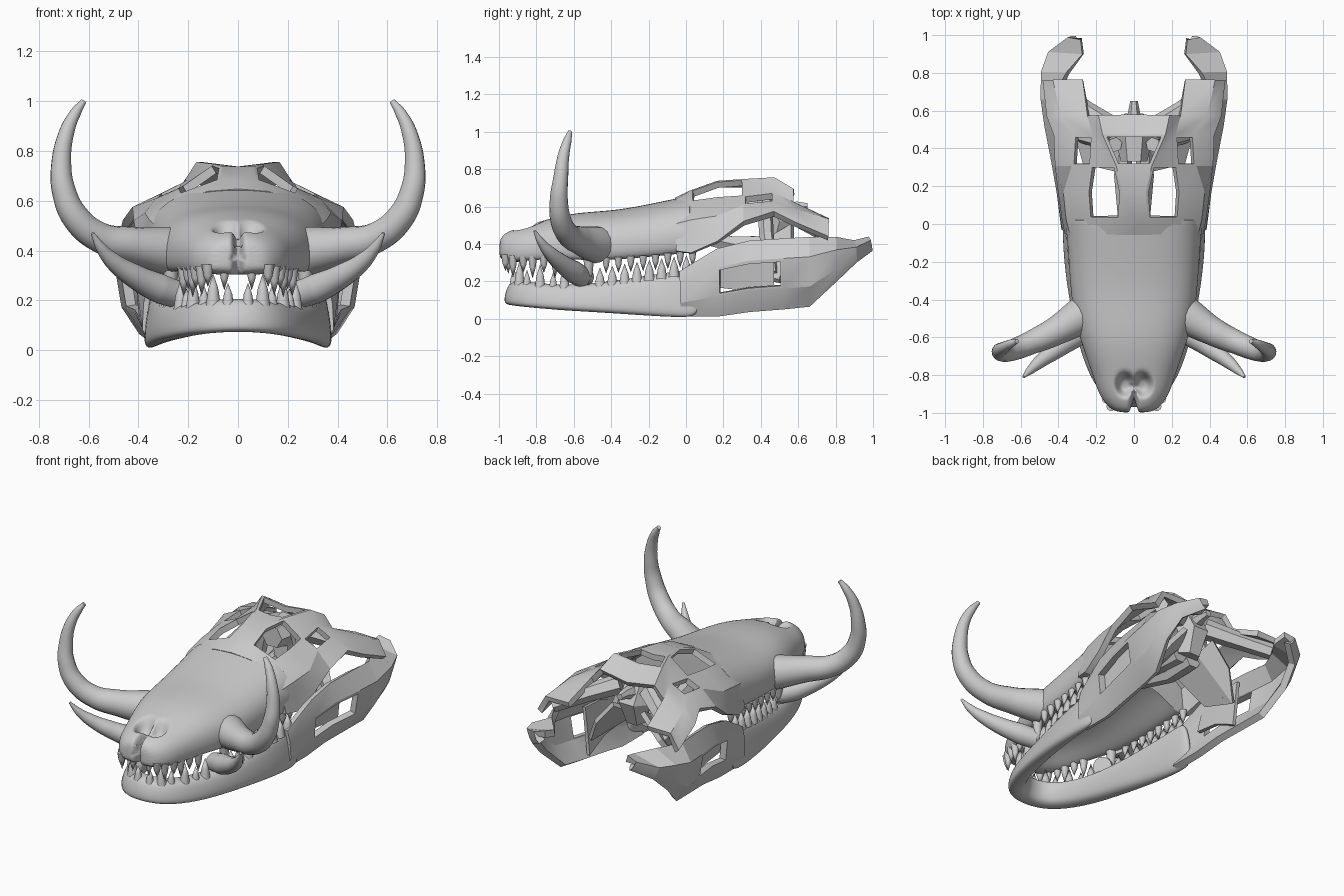
import bpy, bmesh, math
from mathutils import Vector

cube = bpy.data.objects.get("Cube")
if cube:
    bpy.data.objects.remove(cube)

bone = bpy.data.materials.new("bone_grey")
bone.use_nodes = True
bone.diffuse_color = (0.6, 0.6, 0.6, 1)
bone.node_tree.nodes["Principled BSDF"].inputs["Base Color"].default_value = bone.diffuse_color


def add_object(name, bm):
    bmesh.ops.recalc_face_normals(bm, faces=bm.faces)
    mesh = bpy.data.meshes.new(name)
    bm.to_mesh(mesh)
    bm.free()
    obj = bpy.data.objects.new(name, mesh)
    bpy.context.collection.objects.link(obj)
    return obj


def bake(obj, angle):
    """Turn modifiers or curves into a plain mesh, then shade and colour it."""
    bpy.context.view_layer.update()
    deps = bpy.context.evaluated_depsgraph_get()
    mesh = bpy.data.meshes.new_from_object(obj.evaluated_get(deps))
    name = obj.name
    bpy.data.objects.remove(obj)
    bm = bmesh.new()
    bm.from_mesh(mesh)
    new = add_object(name, bm)
    new.data.materials.clear()
    new.data.materials.append(bone)
    for p in new.data.polygons:
        p.material_index = 0
    bpy.ops.object.select_all(action='DESELECT')
    new.select_set(True)
    bpy.context.view_layer.objects.active = new
    bpy.ops.object.shade_smooth_by_angle(angle=math.radians(angle))
    return new


def loft(name, rings, levels):
    bm = bmesh.new()
    loops = [[bm.verts.new(p) for p in ring] for ring in rings]
    n = len(loops[0])
    for a, b in zip(loops, loops[1:]):
        for i in range(n):
            bm.faces.new((a[i], a[(i + 1) % n], b[(i + 1) % n], b[i]))
    bm.faces.new(loops[0])
    bm.faces.new(loops[-1])
    obj = add_object(name, bm)
    obj.modifiers.new("round", 'SUBSURF').levels = levels
    return bake(obj, 60)


def sheet(name, rows, holes, thickness, border, mirror=False):
    """Grid of points made into a thick plate; each group in holes is opened."""
    bm = bmesh.new()
    grid = [[bm.verts.new(p) if p else None for p in row] for row in rows]
    faces = {}
    for r in range(len(grid) - 1):
        for c in range(len(grid[0]) - 1):
            quad = (grid[r][c], grid[r][c + 1], grid[r + 1][c + 1], grid[r + 1][c])
            if None not in quad:
                faces[r, c] = bm.faces.new(quad)
    bmesh.ops.recalc_face_normals(bm, faces=bm.faces)
    for group in holes:
        inner = [faces[key] for key in group]
        bmesh.ops.inset_region(bm, faces=inner, thickness=border, use_even_offset=True)
        bmesh.ops.delete(bm, geom=inner, context='FACES')
    bmesh.ops.delete(bm, geom=[v for v in bm.verts if not v.link_faces], context='VERTS')
    obj = add_object(name, bm)
    if mirror:
        obj.modifiers.new("mirror", 'MIRROR')
    solid = obj.modifiers.new("thick", 'SOLIDIFY')
    solid.thickness, solid.offset = thickness, 0
    bake(obj, 22)


def tube(name, points, side=1, smooth=True):
    """Tapered tube through (x, y, z, radius) points."""
    curve = bpy.data.curves.new(name, 'CURVE')
    curve.dimensions = '3D'
    curve.bevel_depth, curve.use_fill_caps = 1, True
    curve.bevel_resolution = 6 if smooth else 1
    spline = curve.splines.new('BEZIER' if smooth else 'POLY')
    pts = spline.bezier_points if smooth else spline.points
    pts.add(len(points) - 1)
    for p, (x, y, z, r) in zip(pts, points):
        p.co = (x * side, y, z) if smooth else (x * side, y, z, 1)
        p.radius = r
        if smooth:
            p.handle_left_type = p.handle_right_type = 'AUTO'
    obj = bpy.data.objects.new(name, curve)
    bpy.context.collection.objects.link(obj)
    bake(obj, 40 if smooth else 15)


def power(v, e):
    return math.copysign(abs(v) ** e, v)


def between(table, y):
    """Linear lookup of a table row at y (first column)."""
    for a, b in zip(table, table[1:]):
        if y <= b[0]:
            t = max(0, (y - a[0]) / (b[0] - a[0]))
            return [u + (v - u) * t for u, v in zip(a, b)]
    return list(table[-1])


# Snout with a vaulted palate: y, half width, bottom, top
SNOUT = [(-1, .08, .33, .42), (-.975, .135, .305, .46), (-.9, .19, .295, .49), (-.8, .22, .295, .515),
         (-.65, .275, .295, .56), (-.5, .32, .285, .575), (-.35, .34, .29, .585),
         (-.15, .352, .305, .625), (-.01, .365, .32, .655), (.02, .367, .323, .66), (.025, .367, .323, .66)]
rings = []
for y, w, zb, zt in SNOUT:
    zc = zb + .35 * (zt - zb)
    vault = .4 * (zt - zb) if y > -.85 else 0
    ring = []
    for i in range(20):
        a = 2 * math.pi * i / 20
        s, x = math.sin(a), power(math.cos(a), .8)
        if s >= 0:
            z = zc + (zt - zc) * s ** .9
        else:
            z = zc - (zc - zb) * abs(s) ** .4 + vault * max(0, 1 - (x / .8) ** 2)
        ring.append((w * x, y, z))
    rings.append(ring)
snout = loft("snout", rings, 3)

# Sink the paired nostrils and the cleft running down the front
for v in snout.data.vertices:
    x, y, z = v.co
    if y < -.7 and z > .42:
        d = ((abs(x) - .045) / .045) ** 2 + ((y + .85) / .055) ** 2
        v.co.z -= .075 * math.exp(-d * d)
    if y < -.86:
        groove = math.exp(-(x / .016) ** 2)
        v.co.y += .07 * groove * min(1, (-.86 - y) / .1)
        if z > .42:
            v.co.z -= .04 * groove

# Lower jaw body: y, half spread, bottom, top, thickness
JAW = [(-.92, 0, .08, .20, .1), (-.90, .09, .075, .20, .1), (-.82, .165, .065, .185, .1),
       (-.65, .23, .05, .175, .1), (-.45, .275, .04, .185, .1), (-.2, .32, .025, .225, .085),
       (.0, .337, .015, .25, .065), (.08, .34, .03, .26, .03)]
path = [(-x, y, b, t, k) for y, x, b, t, k in JAW[:0:-1]] + [(x, y, b, t, k) for y, x, b, t, k in JAW]
rings = []
for i, (x, y, b, t, k) in enumerate(path):
    p, q = path[max(0, i - 1)], path[min(len(path) - 1, i + 1)]
    out = Vector((q[1] - p[1], p[0] - q[0], 0)).normalized()
    ring = []
    for j in range(12):
        a = 2 * math.pi * j / 12
        c, s = power(math.cos(a), .7), power(math.sin(a), .7)
        pos = Vector((x, y, (b + t) / 2)) + out * (k * .55 * c - s * .02)
        ring.append(pos + Vector((0, 0, (t - b) * .56 * s)))
    rings.append(ring)
loft("lower_jaw", rings, 2)

# Rear jaw plates: y, bottom, top, x at bottom, x at lower middle, x at upper middle, x at top
RAMUS = [(-.03, .02, .25, .33, .365, .36, .345), (.17, .02, .37, .33, .375, .39, .37),
         (.34, .045, .41, .34, .395, .42, .38), (.52, .06, .42, .36, .43, .455, .40),
         (.66, .075, .425, .38, .45, .475, .42), (.80, .21, .42, .42, .455, .475, .35),
         (.90, .31, .40, .40, .42, .44, .27), (.98, .37, .42, .30, .32, .34, .28)]
for side, label in ((1, "left"), (-1, "right")):
    rows = [[(side * x, y, b + (t - b) * f) for x, f in zip(xs, (0, .3, .72, 1))]
            for y, b, t, *xs in RAMUS]
    sheet(label + "_jaw_plate", rows, [[(1, 1), (2, 1)]], .04, .012)
    # Inner wall that partly closes the jaw window
    wall = [[(side * x, y, z) for x, z in ((.37, top), (.34, low))]
            for y, top, low in ((.16, .3, .17), (.32, .36, .15), (.47, .37, .08))]
    sheet(label + "_jaw_inner_wall", wall, [], .02, .01)

# Skull roof with eye sockets and rear openings: y, then (x, z) across the left half
ROOF = [(-.05, (0, .632), (.12, .622), (.24, .575), (.325, .5), (.35, .36)),
        (.03, (0, .67), (.07, .67), (.23, .61), (.345, .52), (.365, .35)),
        (.17, (0, .72), (.06, .72), (.24, .63), (.36, .54), (.385, .41)),
        (.31, (0, .72), (.09, .73), (.22, .64), (.32, .595), (.405, .51)),
        (.47, (0, .72), (.16, .74), (.21, .66), (.31, .61), (.415, .56)),
        (.57, (0, .65), (.18, .68), (.24, .61), (.38, .575), (.45, .51)),
        (.76, None, None, (.27, .52), (.42, .52), (.47, .43))]
rows = [[(p[0], row[0], p[1]) if p else None for p in row[1:]] for row in ROOF]
sheet("skull_roof", rows, [[(1, 1), (2, 1)], [(3, 2)], [(3, 0)]], .035, .01, mirror=True)

# Braincase and rear spike
tube("braincase", [(0, .33, .6, .07), (0, .46, .6, .1), (0, .5, .52, .1), (0, .47, .4, .07)], smooth=False)
tube("rear_spike", [(0, .5, .58, .05), (0, .6, .6, .03), (0, .65, .6, .02)], smooth=False)

for side, label in ((1, "left"), (-1, "right")):
    # Tusks
    tube(label + "_upper_tusk",
         [(.27, -.48, .395, .1), (.42, -.57, .42, .075), (.55, -.63, .45, .062), (.65, -.67, .53, .056),
          (.70, -.68, .64, .048), (.71, -.67, .75, .04), (.69, -.655, .87, .031),
          (.655, -.635, .95, .023), (.62, -.62, 1.0, .012)], side)
    tube(label + "_lower_tusk",
         [(.22, -.54, .215, .055), (.32, -.60, .25, .06), (.42, -.67, .3, .048), (.5, -.73, .355, .035),
          (.55, -.775, .41, .022), (.585, -.81, .47, .007)], side)
    # Struts and wings behind the palate
    tube(label + "_jaw_joint", [(.1, .5, .6, .06), (.25, .6, .54, .05), (.41, .72, .47, .045)], side, False)
    tube(label + "_inner_strut", [(.1, .42, .66, .04), (.15, .43, .45, .04), (.28, .46, .24, .03)], side, False)
    tube(label + "_palate_bar", [(.04, -.02, .46, .04), (.06, .25, .4, .045), (.05, .46, .4, .05)], side, False)
    wing = [[(.05 * side, .27, .41), (.26 * side, .32, .24)], [(.07 * side, .47, .44), (.31 * side, .5, .2)],
            [(.1 * side, .57, .5), (.22 * side, .57, .36)]]
    sheet(label + "_palate_wing", wing, [], .03, .01)


def teeth(name, spots):
    """Cones from (x, y, z, length, radius); negative length points down."""
    bm = bmesh.new()
    for x, y, z, length, r in spots:
        for side in (1, -1):
            ring = [bm.verts.new((side * x + r * math.cos(a * math.pi / 5),
                                  y + r * math.sin(a * math.pi / 5), z)) for a in range(10)]
            mid = [bm.verts.new((side * x + (v.co.x - side * x) * .7, y + (v.co.y - y) * .7,
                                 z + length * .5)) for v in ring]
            tip = bm.verts.new((side * x, y, z + length))
            for i in range(10):
                j = (i + 1) % 10
                bm.faces.new((ring[i], ring[j], mid[j], mid[i]))
                bm.faces.new((mid[i], mid[j], tip))
            bm.faces.new(ring)
    bake(add_object(name, bm), 50)


# Teeth: large at the front, even cones further back
upper, lower = [(.055, -.95, .34, -.1, .022)], []
for i, y in enumerate((-.965, -.925, -.87, -.82, -.76, -.70)):
    w, zb = between(SNOUT, y)[1:3]
    upper.append((w * .85, y, zb + .04, -.12 if i % 2 else -.09, .025))
for i, y in enumerate((-.92, -.89, -.85, -.78, -.71, -.65)):
    x, b, t = between(JAW, y)[1:4]
    lower.append((x if i else .04, y, t - .02, .13 if i % 2 else .09, .03 if i % 2 else .024))
for i in range(8):
    y = -.46 + i * .066
    x, b, t = between(JAW, y)[1:4]
    lower.append((x, y, t - .02, .11, .031))
    w, zb = between(SNOUT, y + .033)[1:3]
    upper.append((w * .9, y + .033, zb + .04, -.085, .022))
upper.append((.27, -.52, .32, -.16, .03))
teeth("upper_teeth", upper)
teeth("lower_teeth", lower)
